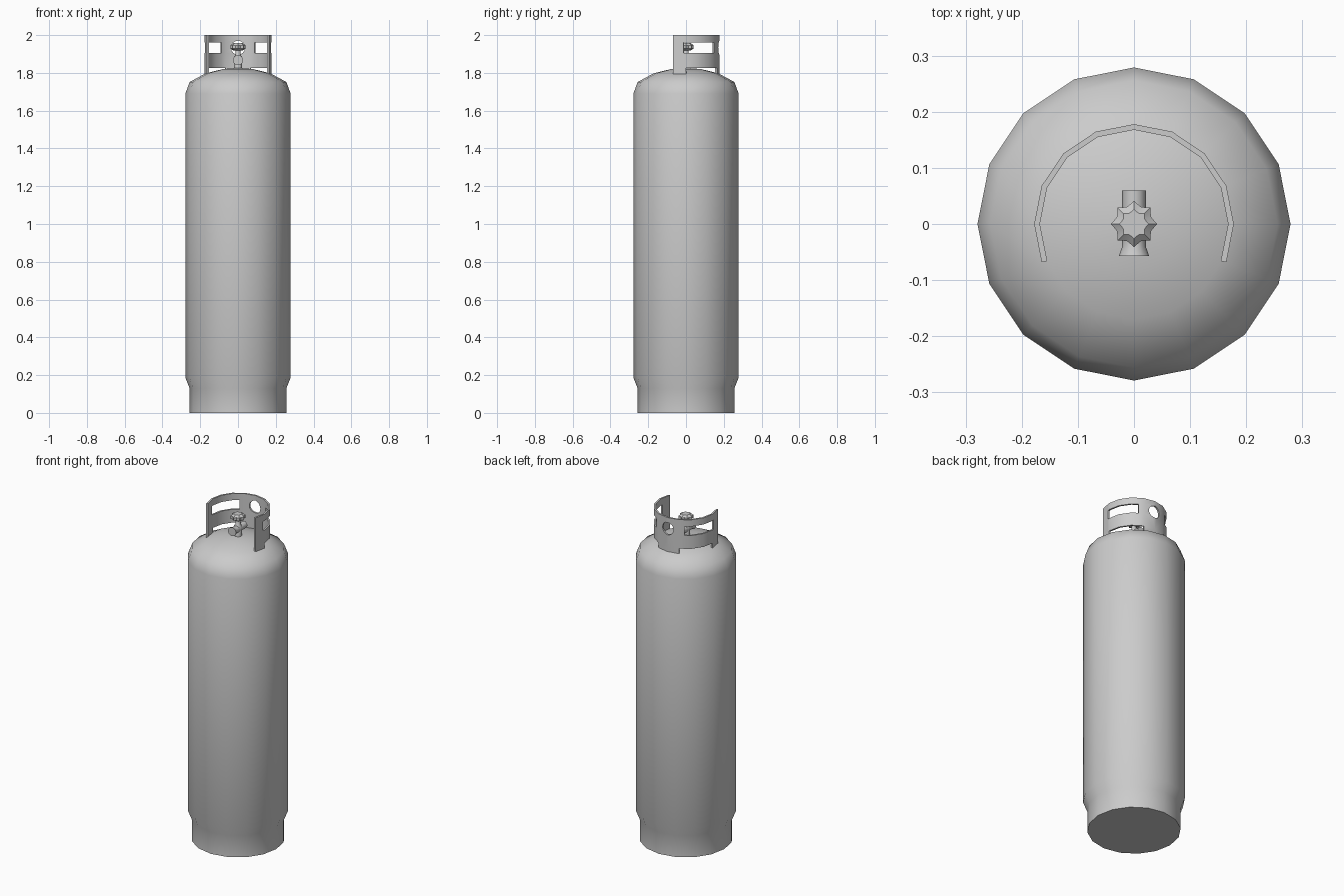
import bpy, bmesh, math
from math import sin, cos, radians

cube = bpy.data.objects.get("Cube")
if cube:
    bpy.data.objects.remove(cube, do_unlink=True)

grey = bpy.data.materials.new("painted steel grey")
grey.use_nodes = True
COLOR = (0.6, 0.6, 0.6, 1)
grey.diffuse_color = COLOR
grey.node_tree.nodes["Principled BSDF"].inputs["Base Color"].default_value = COLOR


def finish(name, bm, smooth=None):
    """Turn a bmesh into a named object, optionally smooth shaded."""
    mesh = bpy.data.meshes.new(name)
    bm.to_mesh(mesh)
    bm.free()
    mesh.materials.append(grey)
    ob = bpy.data.objects.new(name, mesh)
    bpy.context.collection.objects.link(ob)
    bpy.ops.object.select_all(action='DESELECT')
    ob.select_set(True)
    bpy.context.view_layer.objects.active = ob
    if smooth:
        bpy.ops.object.shade_smooth_by_angle(angle=radians(smooth))
    return ob


def lathe(name, profile, sides, smooth=45, star=1.0):
    """Revolve (radius, height) points; star < 1 pulls in every second side."""
    bm = bmesh.new()
    rings = []
    for r, z in profile:
        ring = []
        for i in range(sides):
            a = 2 * math.pi * i / sides
            k = r * (star if i % 2 else 1)
            ring.append(bm.verts.new((k * cos(a), k * sin(a), z)))
        rings.append(ring)
    for low, high in zip(rings, rings[1:]):
        for i in range(sides):
            j = (i + 1) % sides
            bm.faces.new((low[i], low[j], high[j], high[i]))
    bm.faces.new(rings[0][::-1])
    bm.faces.new(rings[-1])
    return finish(name, bm, smooth)


# Tank with foot ring and domed shoulder
lathe("tank_body", [(0.256, 0), (0.256, 0.13), (0.279, 0.188), (0.279, 1.69),
                    (0.256, 1.752), (0.17, 1.798), (0.08, 1.82), (0.01, 1.826)], 16)

# Collar: a sixteen-sided open guard with windows and three feet
STEP = 22.5
LEVELS = [1.795, 1.825, 1.905, 1.96, 2.0]
WINDOW = (-4, 58)
half = [-STEP, WINDOW[0], 0, STEP, 2 * STEP, WINDOW[1], 3 * STEP, 4 * STEP]
angles = half + [180 - a for a in half[-2::-1]]


def collar_point(a, z):
    r = 0.178 * cos(radians(STEP / 2)) / cos(radians(a % STEP - STEP / 2))
    return r * cos(radians(a)), r * sin(radians(a)), z


def is_solid(a, level):
    a = min(a, 180 - a)
    if level == 0:
        return a < 0 or a > 3 * STEP
    if level == 2:
        return not WINDOW[0] < a < WINDOW[1]
    return True


bm = bmesh.new()
grid = [[bm.verts.new(collar_point(a, z)) for z in LEVELS] for a in angles]
for i in range(len(angles) - 1):
    for k in range(len(LEVELS) - 1):
        if is_solid((angles[i] + angles[i + 1]) / 2, k):
            bm.faces.new((grid[i][k], grid[i + 1][k], grid[i + 1][k + 1], grid[i][k + 1]))
bmesh.ops.delete(bm, geom=[v for v in bm.verts if not v.link_faces], context='VERTS')
collar = finish("valve_collar", bm)
solid = collar.modifiers.new("thickness", 'SOLIDIFY')
solid.thickness = 0.01
solid.offset = -1
solid.use_even_offset = True

# Round hole in the back of the collar
cutter = lathe("hole_cutter", [(0.037, -0.05), (0.037, 0.05)], 16)
cutter.rotation_euler.x = radians(90)
cutter.location = (0, 0.17, 1.933)
cutter.hide_render = True
cut = collar.modifiers.new("hole", 'BOOLEAN')
cut.object = cutter
cut.operation = 'DIFFERENCE'
cut.solver = 'EXACT'
bpy.context.view_layer.objects.active = collar
for mod in ("thickness", "hole"):
    bpy.ops.object.modifier_apply(modifier=mod)
bpy.data.objects.remove(cutter, do_unlink=True)
bpy.ops.object.select_all(action='DESELECT')
collar.select_set(True)
bpy.ops.object.shade_smooth_by_angle(angle=radians(30))

# Valve: upright stem, cross outlet and star-shaped hand wheel
lathe("valve_stem", [(0.021, 1.81), (0.021, 1.885), (0.013, 1.895), (0.013, 1.93)], 12)
outlet = lathe("valve_outlet", [(0.021, -0.06), (0.021, 0.03), (0.021, 0.04), (0.027, 0.057)], 12)
outlet.rotation_euler.x = radians(90)
outlet.location.z = 1.868
lathe("hand_wheel", [(0.022, 1.918), (0.041, 1.928), (0.041, 1.946), (0.026, 1.957)], 16, 35, 0.8)
